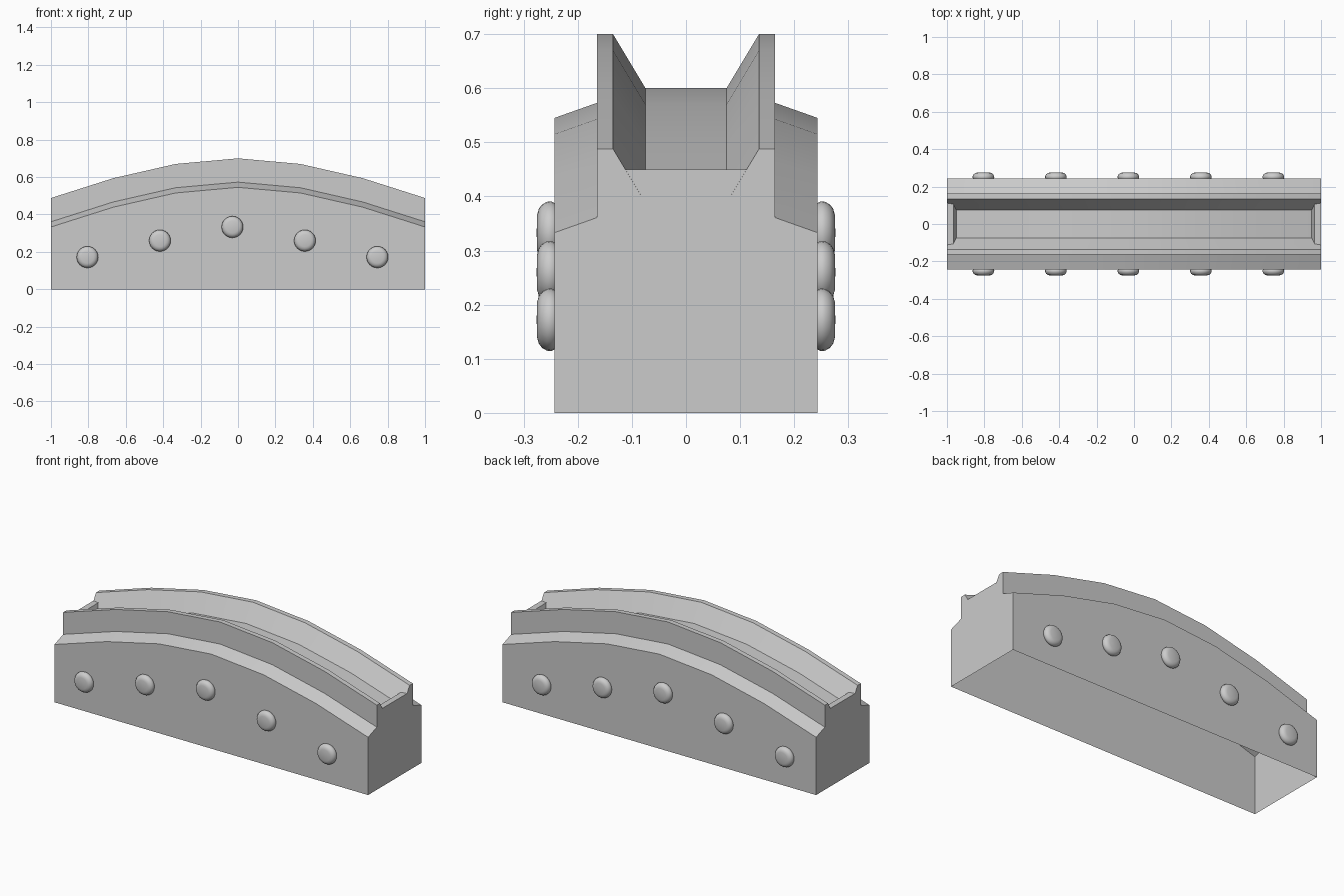
import bpy, bmesh, math
from mathutils import Matrix

cube = bpy.data.objects.get("Cube")
if cube:
    bpy.data.objects.remove(cube, do_unlink=True)

grey = bpy.data.materials.new("stone grey")
grey.use_nodes = True
grey.diffuse_color = (0.6, 0.6, 0.6, 1)
grey.node_tree.nodes["Principled BSDF"].inputs["Base Color"].default_value = (0.6, 0.6, 0.6, 1)


def finish(bm, name, recalc=True):
    if recalc:
        bmesh.ops.recalc_face_normals(bm, faces=bm.faces)
    mesh = bpy.data.meshes.new(name)
    bm.to_mesh(mesh)
    bm.free()
    obj = bpy.data.objects.new(name, mesh)
    mesh.materials.append(grey)
    bpy.context.collection.objects.link(obj)
    bpy.ops.object.select_all(action='DESELECT')
    obj.select_set(True)
    bpy.context.view_layer.objects.active = obj
    bpy.ops.object.shade_smooth_by_angle(angle=math.radians(35))
    return obj


# Arched beam: half section as (y, drop below the rail crest), open underneath
HALF = [(0.243, None), (0.243, 0.155), (0.164, 0.127), (0.164, 0), (0.135, 0), (0.075, 0.1)]
CREST = [0.488, 0.594, 0.67, 0.7]
crests = CREST + CREST[-2::-1]
section = HALF + [(-y, d) for y, d in reversed(HALF)]

bm = bmesh.new()
rings = []
for i, top in enumerate(crests):
    x = -1 + i / 3
    rings.append([bm.verts.new((x, y, 0 if d is None else top - d)) for y, d in section])
for a, b in zip(rings, rings[1:]):
    for j in range(len(section) - 1):
        bm.faces.new((a[j], b[j], b[j + 1], a[j + 1]))
bm.faces.new(rings[0])
bm.faces.new(rings[-1][::-1])
finish(bm, "arched_beam")

# Low lips that close the channel at both ends
LIP = [(1, 0.075, 0.388), (1, 0.112, 0.45), (0.965, 0.106, 0.45), (0.95, 0.075, 0.404)]
for side, name in ((-1, "right_end_lip"), (1, "left_end_lip")):
    bm = bmesh.new()
    lo = [bm.verts.new((side * x, -y, z)) for x, y, z in LIP]
    hi = [bm.verts.new((side * x, y, z)) for x, y, z in LIP]
    for j in range(3):
        bm.faces.new((lo[j], lo[j + 1], hi[j + 1], hi[j]))
    bm.faces.new(lo)
    bm.faces.new(hi)
    bm.faces.new((lo[3], lo[0], hi[0], hi[3]))
    finish(bm, name)

# Rounded studs along the front and back
STUD = [(0.055, 0), (0.058, 0.006), (0.057, 0.014), (0.052, 0.023), (0.044, 0.029), (0.033, 0.032)]
SIDES = 24
for side, name in ((-1, "front_stud"), (1, "back_stud")):
    for k, z in enumerate((0.172, 0.26, 0.333, 0.26, 0.172)):
        x = -0.805 + k * 0.3875
        bm = bmesh.new()
        loops = []
        for r, h in STUD:
            loops.append([bm.verts.new((x + r * math.cos(t), side * (0.243 + h), z + r * math.sin(t)))
                          for t in (2 * math.pi * s / SIDES for s in range(SIDES))])
        for a, b in zip(loops, loops[1:]):
            for s in range(SIDES):
                n = (s + 1) % SIDES
                bm.faces.new((a[s], a[n], b[n], b[s]))
        tip = bm.verts.new((x, side * 0.276, z))
        for s in range(SIDES):
            bm.faces.new((loops[-1][s], loops[-1][(s + 1) % SIDES], tip))
        bm.faces.new(loops[0])
        finish(bm, f"{name}_{k + 1}")
